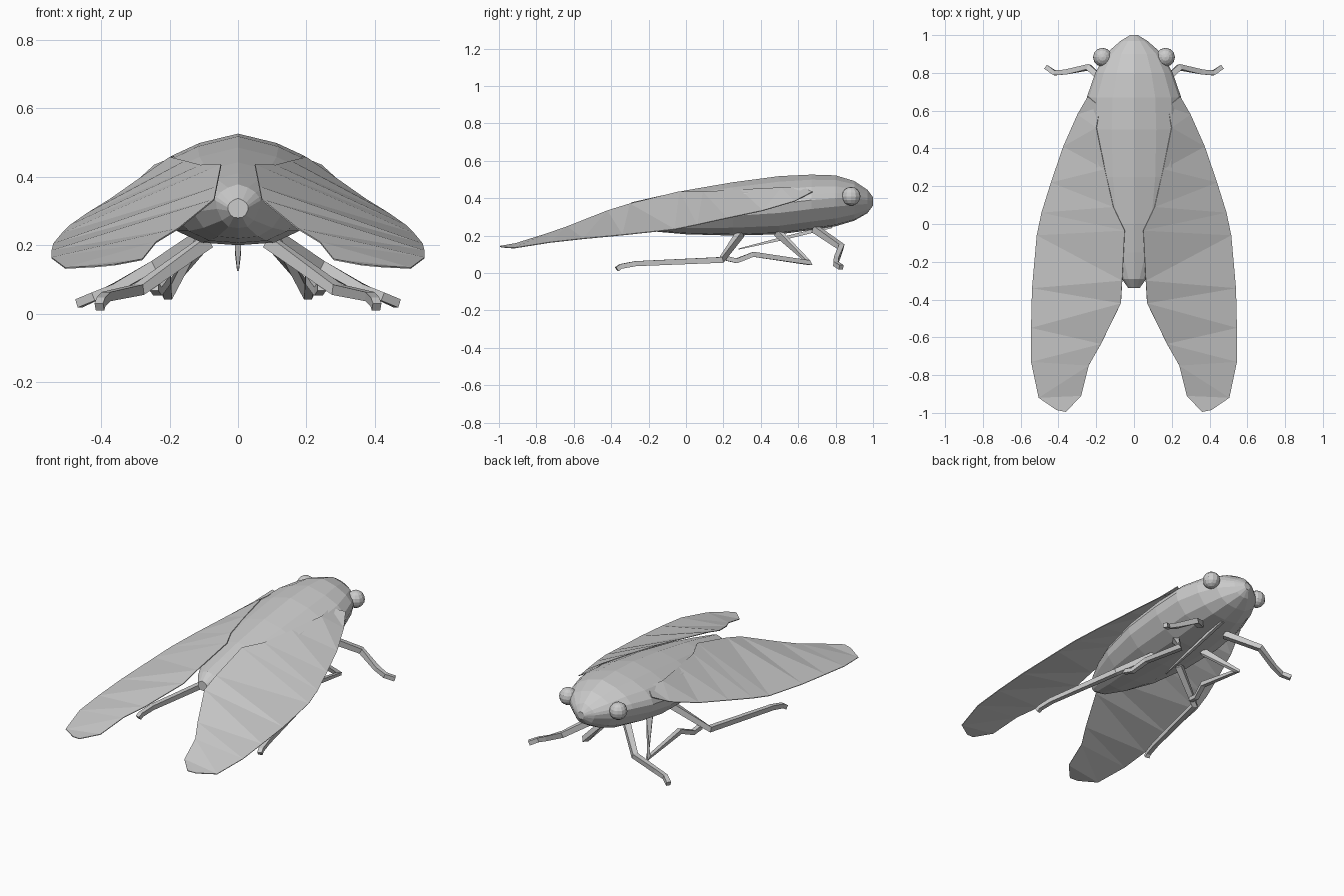
import bpy, bmesh, math
from mathutils import Vector

cube = bpy.data.objects.get("Cube")
if cube:
    bpy.data.objects.remove(cube)

grey = bpy.data.materials.new("plain_grey")
grey.use_nodes = True
GREY = (0.6, 0.6, 0.6, 1)
grey.diffuse_color = GREY
grey.node_tree.nodes["Principled BSDF"].inputs["Base Color"].default_value = GREY


def finish(name, bm):
    bmesh.ops.recalc_face_normals(bm, faces=bm.faces)
    mesh = bpy.data.meshes.new(name)
    bm.to_mesh(mesh)
    bm.free()
    mesh.materials.append(grey)
    obj = bpy.data.objects.new(name, mesh)
    bpy.context.collection.objects.link(obj)
    return obj


def mirrored(obj):
    obj.modifiers.new("mirror", 'MIRROR').use_axis[0] = True
    return obj


def loft(name, rings):
    """Skin closed rings of points and cap both ends."""
    bm = bmesh.new()
    loops = [[bm.verts.new(p) for p in ring] for ring in rings]
    n = len(loops[0])
    for a, b in zip(loops, loops[1:]):
        for i in range(n):
            j = (i + 1) % n
            bm.faces.new((a[i], a[j], b[j], b[i]))
    bm.faces.new(loops[0])
    bm.faces.new(loops[-1])
    return finish(name, bm)


def bar(name, path, radii, sides=4):
    """Square-section limb along a bent path."""
    pts = [Vector(p) for p in path]
    rings = []
    for i, (p, r) in enumerate(zip(pts, radii)):
        d = (pts[min(i + 1, len(pts) - 1)] - pts[max(i - 1, 0)]).normalized()
        u = d.cross(Vector((0, 0, 1))).normalized()
        v = u.cross(d)
        angles = [math.tau * (k + 0.5) / sides for k in range(sides)]
        rings.append([p + r * (math.cos(t) * u + math.sin(t) * v) for t in angles])
    return loft(name, rings)


# Body: roof-shaped back over a rounded belly
# station: y, half width, top z, side z, bottom z
stations = [
    (1.0, .02, .405, .385, .36), (.97, .07, .445, .39, .32),
    (.9, .15, .492, .40, .28), (.8, .205, .522, .40, .25),
    (.67, .25, .526, .39, .23), (.5, .262, .518, .37, .207),
    (.25, .25, .485, .35, .2), (0, .2, .442, .33, .207),
    (-.15, .14, .41, .33, .22), (-.29, .065, .378, .33, .25),
    (-.34, .03, .337, .31, .28)]
# half section: width fraction, height fraction
half = [(0, 1), (.45, .8), (.78, .52), (.95, .22), (1, 0),
        (.95, -.3), (.72, -.72), (.42, -.95), (0, -1)]
section = half + [(-x, h) for x, h in half[-2:0:-1]]
body = loft("body", [
    [(x * w, y, zs + h * ((zt - zs) if h > 0 else (zs - zb))) for x, h in section]
    for y, w, zt, zs, zb in stations])

# Wings: a sheet between the inner and the outer edge
inner = [(.18, .62, .462), (.2, .51, .458), (.155, .29, .447), (.11, .09, .435),
         (.05, -.035, .437), (.063, -.3, .372), (.07, -.42, .335), (.175, -.635, .25),
         (.24, -.75, .21), (.28, -.91, .16), (.36, -.995, .145)]
outer = [(.245, .675, .435), (.3, .58, .385), (.375, .41, .335), (.44, .22, .295),
         (.49, .06, .26), (.515, -.06, .235), (.54, -.34, .205), (.545, -.55, .185),
         (.545, -.73, .165), (.505, -.92, .135), (.41, -.985, .14)]
bm = bmesh.new()
a = [bm.verts.new(p) for p in inner]
b = [bm.verts.new(p) for p in outer]
for i in range(len(a) - 1):
    bm.faces.new((a[i], b[i], b[i + 1]))
    bm.faces.new((a[i], b[i + 1], a[i + 1]))
wings = finish("wings", bm)
wings.modifiers.new("thickness", 'SOLIDIFY').thickness = .004
mirrored(wings)

# Eyes
bm = bmesh.new()
bmesh.ops.create_uvsphere(bm, u_segments=12, v_segments=8, radius=.05)
bmesh.ops.translate(bm, verts=bm.verts, vec=(.167, .883, .41))
mirrored(finish("eyes", bm))

# Legs
legs = {
    "front_legs": [(.09, .69, .235), (.24, .83, .14), (.36, .805, .075),
                   (.42, .80, .05), (.465, .83, .03)],
    "middle_legs": [(.1, .49, .215), (.21, .66, .055), (.21, .36, .1),
                    (.235, .27, .065), (.245, .21, .08)],
    "hind_legs": [(.09, .29, .21), (.29, .19, .07), (.385, -.27, .05),
                  (.4, -.35, .035), (.405, -.37, .02)]}
for name, path in legs.items():
    mirrored(bar(name, path, (.026, .022, .019, .018, .018)))

# Beak folded back under the belly
bar("beak", [(0, .78, .25), (0, .5, .18), (0, .28, .128)], (.014, .012, .004))
